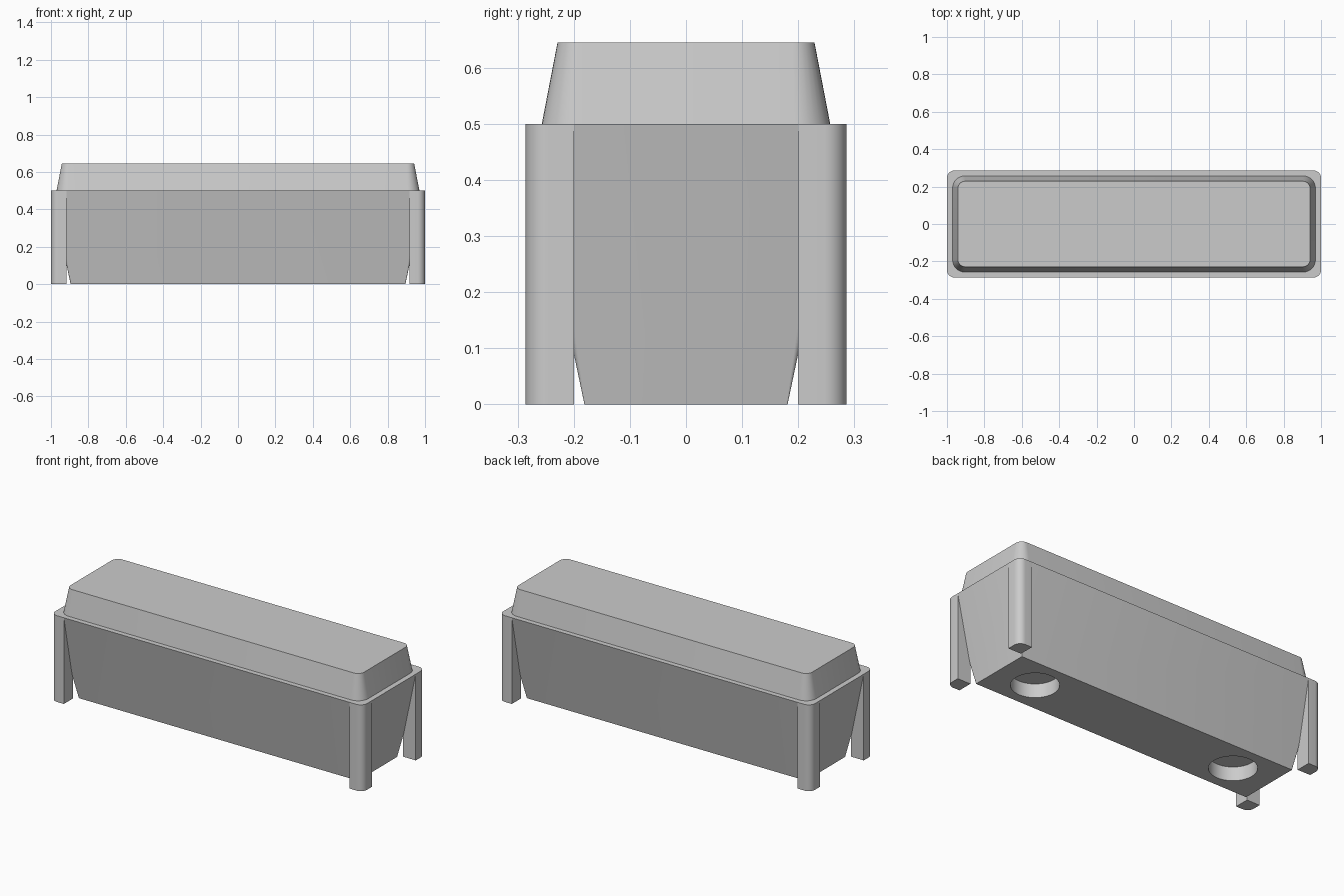
import bpy, bmesh, math

if "Cube" in bpy.data.objects:
    bpy.data.objects.remove(bpy.data.objects["Cube"], do_unlink=True)

grey = bpy.data.materials.new("plain grey")
grey.use_nodes = True
colour = (0.6, 0.6, 0.6, 1)
grey.diffuse_color = colour
for node in grey.node_tree.nodes:
    if node.type == 'BSDF_PRINCIPLED':
        node.inputs["Base Color"].default_value = colour

STEPS = 8
SHOULDER = 0.5


def arc(cx, cy, r, start):
    """Quarter-circle points, counter-clockwise."""
    return [(cx + r * math.cos(start + i / STEPS * math.pi / 2),
             cy + r * math.sin(start + i / STEPS * math.pi / 2)) for i in range(STEPS + 1)]


def rounded_rect(hx, hy, r):
    pts = []
    for k, (sx, sy) in enumerate([(1, 1), (-1, 1), (-1, -1), (1, -1)]):
        pts += arc(sx * (hx - r), sy * (hy - r), r, k * math.pi / 2)
    return pts


def loft(name, sections):
    """Closed solid through (outline, height) sections."""
    bm = bmesh.new()
    rings = [[bm.verts.new((x, y, z)) for x, y in pts] for pts, z in sections]
    n = len(rings[0])
    for low, high in zip(rings, rings[1:]):
        for i in range(n):
            j = (i + 1) % n
            bm.faces.new((low[i], low[j], high[j], high[i]))
    bm.faces.new(rings[0][::-1])
    bm.faces.new(rings[-1])
    bmesh.ops.recalc_face_normals(bm, faces=bm.faces)
    mesh = bpy.data.meshes.new(name)
    bm.to_mesh(mesh)
    bm.free()
    mesh.materials.append(grey)
    ob = bpy.data.objects.new(name, mesh)
    bpy.context.collection.objects.link(ob)
    return ob


def select(ob):
    bpy.ops.object.select_all(action='DESELECT')
    ob.select_set(True)
    bpy.context.view_layer.objects.active = ob


def smooth(ob):
    select(ob)
    bpy.ops.object.shade_smooth_by_angle(angle=math.radians(30))


# Tapered body, widening up to the shoulder
body = loft("body", [(rounded_rect(0.895, 0.181, 0.002), 0),
                     (rounded_rect(1.0, 0.286, 0.04), SHOULDER)])

# Two blind round holes in the underside
for side in (-1, 1):
    bpy.ops.mesh.primitive_cylinder_add(vertices=48, radius=0.125, depth=0.16,
                                        location=(side * 0.656, 0, 0))
    cutter = bpy.context.object
    cutter.name = "hole_cutter"
    cutter.hide_render = True
    cutter.data.materials.append(grey)
    cut = body.modifiers.new("hole", 'BOOLEAN')
    cut.operation = 'DIFFERENCE'
    cut.solver = 'EXACT'
    cut.object = cutter
    select(body)
    bpy.ops.object.modifier_apply(modifier=cut.name)
    bpy.data.objects.remove(cutter, do_unlink=True)
smooth(body)

# Sloped cap on the shoulder
smooth(loft("cap", [(rounded_rect(0.97, 0.257, 0.065), SHOULDER),
                    (rounded_rect(0.942, 0.229, 0.04), 0.645)]))

# Corner legs with a rounded outer edge
outline = [(0.917, 0.2), (1.0, 0.2)] + arc(0.96, 0.246, 0.04, 0) + [(0.917, 0.286)]
for sx, side in ((1, "left"), (-1, "right")):
    for sy, end in ((-1, "front"), (1, "back")):
        pts = [(sx * x, sy * y) for x, y in outline]
        smooth(loft(f"{end}_{side}_leg", [(pts, 0), (pts, SHOULDER)]))
